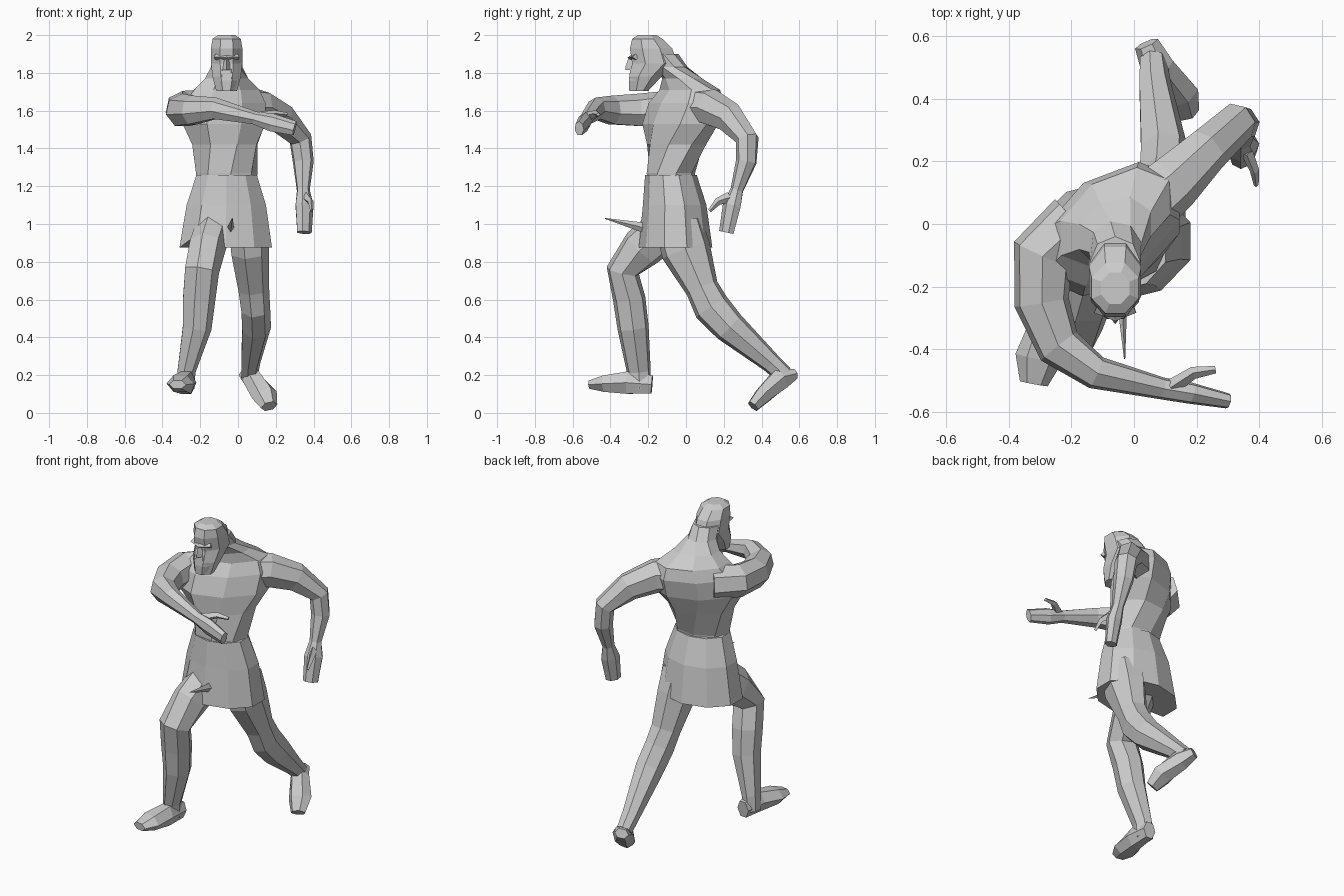
import bpy, bmesh, math
from mathutils import Vector


def loft(name, secs, ref=(1, 0, 0), n=8, axis=None, half=False):
    """Skin rings (x, y, z, half width, half depth[, twist degrees]) along a path."""
    bm = bmesh.new()
    pts = [Vector(s[:3]) for s in secs]
    rings = []
    for i, s in enumerate(secs):
        if axis:
            t = Vector(axis)
        else:
            t = Vector((0, 0, 0))
            if i > 0:
                t += (pts[i] - pts[i - 1]).normalized()
            if i < len(pts) - 1:
                t += (pts[i + 1] - pts[i]).normalized()
            t.normalize()
        u = Vector(ref)
        u = (u - t * u.dot(t)).normalized()
        v = t.cross(u)
        tw = math.radians(s[5]) if len(s) > 5 else 0
        u, v = u * math.cos(tw) + v * math.sin(tw), v * math.cos(tw) - u * math.sin(tw)
        k = 1 / math.cos(math.pi / n) if half else 1
        ring = []
        for j in range(n):
            a = 2 * math.pi * (j + (0.5 if half else 0)) / n
            ring.append(bm.verts.new(pts[i] + u * s[3] * k * math.cos(a) + v * s[4] * k * math.sin(a)))
        rings.append(ring)
    for r0, r1 in zip(rings, rings[1:]):
        for j in range(n):
            bm.faces.new((r0[j], r0[(j + 1) % n], r1[(j + 1) % n], r1[j]))
    bm.faces.new(rings[0][::-1])
    bm.faces.new(rings[-1])
    bmesh.ops.recalc_face_normals(bm, faces=bm.faces)
    me = bpy.data.meshes.new(name)
    bm.to_mesh(me)
    bm.free()
    ob = bpy.data.objects.new(name, me)
    bpy.context.collection.objects.link(ob)
    return ob


UP = (0, 0, 1)

# Torso twisting from the waist up to the trapezius and neck
loft("torso", [
    (-0.06, -0.08, 1.20, 0.16, 0.125, 5),
    (-0.06, -0.08, 1.27, 0.165, 0.13, 10),
    (-0.07, -0.05, 1.42, 0.19, 0.155, 25),
    (-0.075, -0.03, 1.53, 0.26, 0.17, 33),
    (-0.07, 0.0, 1.64, 0.26, 0.16, 35),
    (-0.06, 0.02, 1.71, 0.21, 0.13, 35),
    (-0.06, -0.02, 1.77, 0.13, 0.10, 28),
    (-0.06, -0.075, 1.83, 0.085, 0.085, 10),
    (-0.06, -0.12, 1.90, 0.08, 0.08, 0)], axis=UP)

# Tunic skirt with a hem lifted over the forward thigh
skirt = loft("skirt", [
    (-0.065, -0.055, 0.875, 0.245, 0.185),
    (-0.062, -0.06, 1.10, 0.21, 0.16),
    (-0.06, -0.08, 1.26, 0.16, 0.13)], axis=UP, n=10, half=True)
for v in skirt.data.vertices:
    if v.co.z < 0.9 and v.co.x < -0.1 and v.co.y < -0.12:
        v.co.z += 0.07
loft("skirt_spike", [(-0.04, -0.2, 0.975, 0.02, 0.03), (-0.03, -0.43, 1.03, 0.002, 0.002)], n=4)

# Head with beard, nose, brow and moustache
loft("head", [
    (-0.06, -0.245, 1.705, 0.055, 0.045),
    (-0.06, -0.215, 1.78, 0.075, 0.085),
    (-0.06, -0.165, 1.85, 0.083, 0.12),
    (-0.06, -0.185, 1.93, 0.083, 0.112),
    (-0.06, -0.205, 1.98, 0.075, 0.08),
    (-0.06, -0.205, 2.0, 0.045, 0.05)], axis=UP, half=True)
loft("beard", [
    (-0.06, -0.27, 1.705, 0.04, 0.035),
    (-0.06, -0.27, 1.76, 0.055, 0.038),
    (-0.06, -0.265, 1.82, 0.045, 0.035)], axis=UP, n=6)
loft("nose", [
    (-0.06, -0.29, 1.815, 0.022, 0.03),
    (-0.06, -0.285, 1.835, 0.02, 0.035),
    (-0.06, -0.28, 1.89, 0.01, 0.02)], axis=UP, n=4)
loft("brow", [(-0.12, -0.265, 1.885, 0.015, 0.02), (-0.06, -0.29, 1.88, 0.015, 0.02),
              (0.0, -0.265, 1.885, 0.015, 0.02)], ref=UP, n=4)

# Left arm swung back
loft("left_arm", [
    (0.0, 0.03, 1.62, 0.11, 0.11),
    (0.12, 0.13, 1.615, 0.095, 0.10),
    (0.23, 0.235, 1.56, 0.075, 0.085),
    (0.33, 0.325, 1.45, 0.065, 0.06),
    (0.345, 0.32, 1.33, 0.058, 0.055),
    (0.345, 0.27, 1.18, 0.035, 0.035),
    (0.35, 0.245, 1.10, 0.045, 0.055),
    (0.35, 0.215, 0.955, 0.035, 0.045)], ref=(0.7, -0.7, 0), n=7)
loft("left_thumb", [(0.36, 0.23, 1.14, 0.02, 0.03), (0.385, 0.17, 1.12, 0.015, 0.02),
                    (0.39, 0.125, 1.07, 0.008, 0.01)], n=4)

# Right arm folded across the chest
loft("right_arm", [
    (-0.18, 0.0, 1.61, 0.10, 0.11),
    (-0.29, -0.10, 1.61, 0.095, 0.105),
    (-0.295, -0.25, 1.60, 0.09, 0.09),
    (-0.24, -0.39, 1.60, 0.08, 0.075),
    (-0.12, -0.475, 1.61, 0.06, 0.055),
    (0.09, -0.525, 1.56, 0.036, 0.036),
    (0.18, -0.54, 1.535, 0.05, 0.035),
    (0.30, -0.565, 1.505, 0.04, 0.025)], ref=UP, n=7)
loft("right_thumb", [(0.12, -0.52, 1.57, 0.025, 0.025), (0.19, -0.475, 1.585, 0.018, 0.02),
                     (0.26, -0.465, 1.58, 0.01, 0.012)], ref=UP, n=4)

# Right leg stepping forward
loft("right_leg", [
    (-0.12, -0.08, 1.00, 0.10, 0.12),
    (-0.165, -0.235, 0.87, 0.10, 0.115),
    (-0.195, -0.335, 0.75, 0.095, 0.09),
    (-0.21, -0.30, 0.60, 0.09, 0.088),
    (-0.22, -0.28, 0.45, 0.08, 0.085),
    (-0.275, -0.25, 0.22, 0.05, 0.065),
    (-0.28, -0.245, 0.13, 0.05, 0.06)], n=7)
loft("right_foot", [
    (-0.265, -0.18, 0.15, 0.04, 0.055),
    (-0.275, -0.31, 0.16, 0.055, 0.068),
    (-0.305, -0.43, 0.155, 0.075, 0.05),
    (-0.32, -0.51, 0.15, 0.045, 0.025)], n=6)

# Left leg pushing off behind
loft("left_leg", [
    (0.05, -0.04, 1.00, 0.11, 0.13),
    (0.06, 0.0, 0.86, 0.105, 0.135),
    (0.08, 0.085, 0.66, 0.085, 0.09),
    (0.09, 0.135, 0.56, 0.08, 0.10),
    (0.095, 0.23, 0.455, 0.08, 0.09),
    (0.065, 0.45, 0.265, 0.053, 0.055),
    (0.06, 0.52, 0.20, 0.045, 0.05)], n=7)
loft("left_foot", [
    (0.04, 0.575, 0.205, 0.04, 0.03),
    (0.075, 0.50, 0.18, 0.055, 0.065),
    (0.14, 0.41, 0.095, 0.07, 0.05),
    (0.165, 0.355, 0.035, 0.045, 0.035)], n=6)
